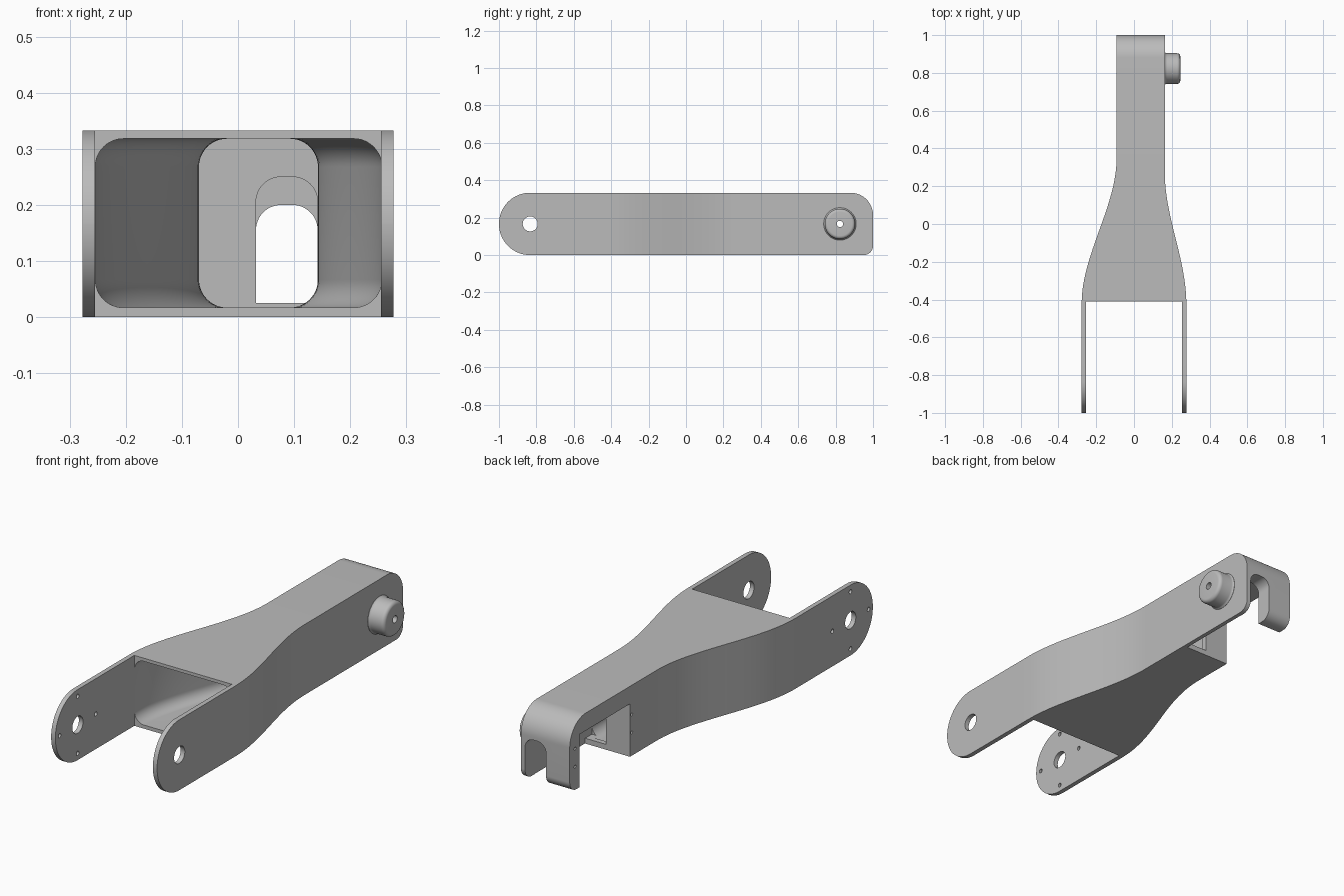
import bpy
import bmesh
import math

if "Cube" in bpy.data.objects:
    bpy.data.objects.remove(bpy.data.objects["Cube"])

HEIGHT, MID = 0.333, 0.1665
FORK_X, WALL = 0.277, 0.022

metal = bpy.data.materials.new("grey_metal")
metal.use_nodes = True
grey = (0.5, 0.5, 0.5, 1)
metal.diffuse_color = grey
metal.node_tree.nodes["Principled BSDF"].inputs["Base Color"].default_value = grey


def rounded(a0, a1, b0, b1, radii, n=12):
    """Rectangle outline with radii given as low-low, high-low, high-high, low-high."""
    points = []
    corners = ((a0, b0, 1, 1), (a1, b0, -1, 1), (a1, b1, -1, -1), (a0, b1, 1, -1))
    for i, ((a, b, sa, sb), r) in enumerate(zip(corners, radii)):
        if r == 0:
            points.append((a, b))
            continue
        for k in range(n + 1):
            t = math.pi * (1 + i / 2 + k / n / 2)
            points.append((a + sa * r + r * math.cos(t), b + sb * r + r * math.sin(t)))
    return points


def circle(a, b, r, n=48):
    return [(a + r * math.cos(t), b + r * math.sin(t))
            for t in (2 * math.pi * k / n for k in range(n))]


def lift(outline, axis, d):
    """Place a 2D outline in the plane at distance d along an axis."""
    order = {"x": lambda a, b: (d, a, b), "y": lambda a, b: (a, d, b), "z": lambda a, b: (a, b, d)}
    return [order[axis](a, b) for a, b in outline]


def loft(name, rings):
    bm = bmesh.new()
    loops = [[bm.verts.new(p) for p in ring] for ring in rings]
    for lo, hi in zip(loops, loops[1:]):
        for i in range(len(lo)):
            j = (i + 1) % len(lo)
            bm.faces.new((lo[i], lo[j], hi[j], hi[i]))
    bm.faces.new(loops[0])
    bm.faces.new(loops[-1])
    bmesh.ops.recalc_face_normals(bm, faces=bm.faces)
    mesh = bpy.data.meshes.new(name)
    bm.to_mesh(mesh)
    bm.free()
    mesh.materials.append(metal)
    obj = bpy.data.objects.new(name, mesh)
    bpy.context.collection.objects.link(obj)
    return obj


def prism(name, outline, axis, lo, hi):
    return loft(name, [lift(outline, axis, lo), lift(outline, axis, hi)])


def boolean(obj, cutter, operation="DIFFERENCE"):
    mod = obj.modifiers.new("cut", "BOOLEAN")
    mod.operation, mod.solver, mod.object = operation, "EXACT", cutter
    bpy.context.view_layer.update()
    graph = bpy.context.evaluated_depsgraph_get()
    mesh = bpy.data.meshes.new_from_object(obj.evaluated_get(graph))
    obj.modifiers.clear()
    obj.data = mesh
    bpy.data.objects.remove(cutter)


def ease(y, start, end, y1):
    u = min(max((y + 0.42) / (y1 + 0.42), 0), 1)
    return start + (end - start) * u * u * (3 - 2 * u)


def right_side(y):
    return ease(y, -FORK_X, -0.092, 0.35)


def left_side(y):
    return ease(y, FORK_X, 0.163, 0.27)


# Necked arm with fork, trimmed by its rounded side silhouette
stations = [-0.42 + 0.77 * k / 32 for k in range(33)]
inner = FORK_X - WALL
plan = [(inner, -0.41), (inner, -1.1), (FORK_X, -1.1)]
plan += [(left_side(y), y) for y in stations] + [(0.163, 1.1), (-0.092, 1.1)]
plan += [(right_side(y), y) for y in reversed(stations)]
plan += [(-FORK_X, -1.1), (-inner, -1.1), (-inner, -0.41)]
body = prism("link_body", plan, "z", -0.05, 0.4)
side = rounded(-1, 1, 0, HEIGHT, (0.166, 0.05, 0.12, 0.166), 20)
boolean(body, prism("side_trim", side, "x", -0.5, 0.5), "INTERSECT")

# Hollow tunnel following the neck
sections = []
for y in [-0.44] + stations + [0.525]:
    outline = rounded(right_side(y) + WALL + 0.0005, left_side(y) - 0.0205,
                      0.017, 0.318, (0.05,) * 4)
    sections.append(lift(outline, "y", y))
boolean(body, loft("tunnel_cutter", sections))

# Open bay at the rear, passage into the tunnel and slot in the end wall
bay = rounded(-0.2, 0.143, -0.1, 0.25, (0,) * 4)
boolean(body, prism("bay_cutter", bay, "y", 0.55, 0.925))
passage = rounded(0.032, 0.142, 0.025, 0.25, (0, 0, 0.045, 0.045))
boolean(body, prism("passage_cutter", passage, "y", 0.5, 0.57))
slot = rounded(0.032, 0.142, -0.1, 0.2, (0, 0, 0.045, 0.045))
boolean(body, prism("slot_cutter", slot, "y", 0.9, 1.1))

# Pivot holes through both fork plates
boolean(body, prism("pivot_cutter", circle(-0.833, MID, 0.04), "x", -0.4, 0.4))

# Screw holes around the right pivot and beside the bay
for k in range(4):
    t = math.pi / 2 * k
    y, z = -0.833 + 0.135 * math.cos(t), MID + 0.135 * math.sin(t)
    boolean(body, prism("screw_cutter", circle(y, z, 0.01, 16), "x", -0.35, -0.2))
for y, depth in ((0.536, -0.06), (0.96, -0.04)):
    for z in (0.11, 0.195):
        boolean(body, prism("screw_cutter", circle(y, z, 0.007, 16), "x", -0.2, depth))

# Turned boss on the left with filleted foot and rim
turning = [(0.15, 0.087), (0.164, 0.087), (0.168, 0.083), (0.175, 0.081), (0.228, 0.081)]
turning += [(0.228 + 0.017 * math.sin(t), 0.064 + 0.017 * math.cos(t))
            for t in (math.pi / 12 * k for k in range(1, 7))]
boss = loft("pivot_boss", [lift(circle(0.823, MID, r), "x", x) for x, r in turning])
for part in (boss, body):
    boolean(part, prism("boss_hole_cutter", circle(0.823, MID, 0.017, 24), "x", 0.1, 0.3))

# Smooth shading with crisp edges
for part in (body, boss):
    bpy.ops.object.select_all(action="DESELECT")
    part.select_set(True)
    bpy.context.view_layer.objects.active = part
    bpy.ops.object.shade_smooth_by_angle(angle=math.radians(30))
